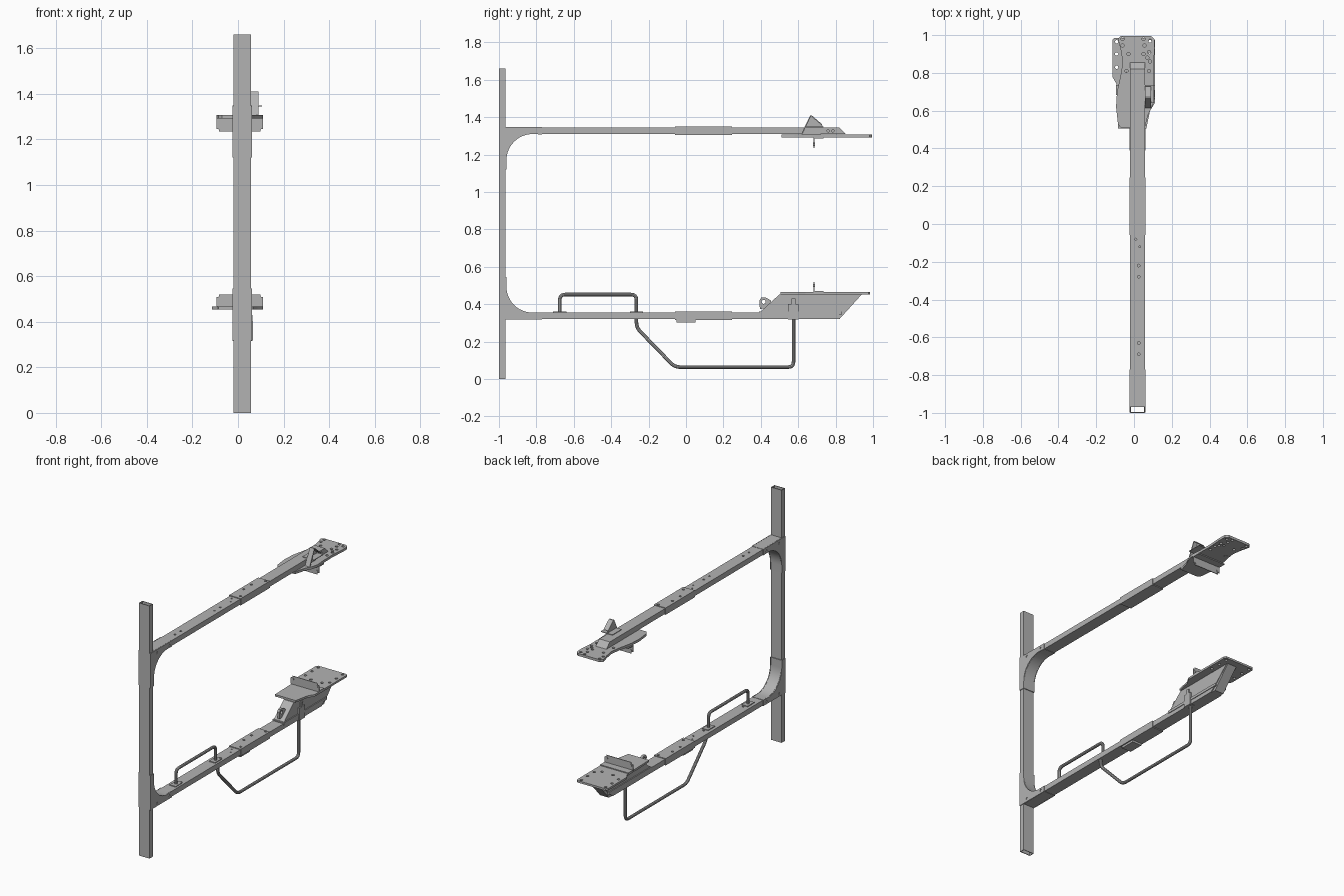
import bpy, bmesh, math
from mathutils import Vector

if "Cube" in bpy.data.objects:
    bpy.data.objects.remove(bpy.data.objects["Cube"])

steel = bpy.data.materials.new("grey steel")
steel.diffuse_color = (0.45, 0.45, 0.45, 1)
steel.use_nodes = True
steel.node_tree.nodes["Principled BSDF"].inputs["Base Color"].default_value = steel.diffuse_color
X0, X1, XC = -0.02, 0.057, 0.0185      # width of the tubes
MID = 1.665                            # z mirror sum: upper arm <-> lower arm


def finish(name, bm):
    bmesh.ops.recalc_face_normals(bm, faces=bm.faces[:])
    me = bpy.data.meshes.new(name)
    bm.to_mesh(me)
    bm.free()
    ob = bpy.data.objects.new(name, me)
    bpy.context.collection.objects.link(ob)
    me.materials.append(steel)
    return ob


def prism(name, pts, axis, a, b):
    """Extrude a profile: axis 'x' takes (y,z) points, axis 'z' takes (x,y) points."""
    bm = bmesh.new()
    at = (lambda p, t: (t, p[0], p[1])) if axis == 'x' else (lambda p, t: (p[0], p[1], t))
    f = bm.faces.new([bm.verts.new(at(p, a)) for p in pts])
    r = bmesh.ops.extrude_face_region(bm, geom=[f])
    vs = [g for g in r['geom'] if isinstance(g, bmesh.types.BMVert)]
    d = Vector((b - a, 0, 0)) if axis == 'x' else Vector((0, 0, b - a))
    bmesh.ops.translate(bm, verts=vs, vec=d)
    return finish(name, bm)


def box(name, x0, x1, y0, y1, z0, z1):
    return prism(name, [(x0, y0), (x1, y0), (x1, y1), (x0, y1)], 'z', z0, z1)


def drill(ob, holes, axis, a, b):
    """Cut round holes (u, v, radius) along an axis."""
    bm = bmesh.new()
    for u, v, r in holes:
        ring = [(u + r * math.cos(i * math.pi / 6), v + r * math.sin(i * math.pi / 6)) for i in range(12)]
        lo, hi = [[bm.verts.new((t, p, q) if axis == 'x' else (p, q, t)) for p, q in ring] for t in (a, b)]
        bm.faces.new(lo)
        bm.faces.new(hi)
        for i in range(12):
            j = (i + 1) % 12
            bm.faces.new((lo[i], lo[j], hi[j], hi[i]))
    cutter = finish("hole_cutter", bm)
    cutter.hide_render = True
    m = ob.modifiers.new("holes", 'BOOLEAN')
    m.operation, m.solver, m.object = 'DIFFERENCE', 'EXACT', cutter
    bpy.context.view_layer.objects.active = ob
    bpy.ops.object.modifier_apply(modifier=m.name)
    bpy.data.objects.remove(cutter)


def smooth(ob):
    bpy.ops.object.select_all(action='DESELECT')
    ob.select_set(True)
    bpy.context.view_layer.objects.active = ob
    bpy.ops.object.shade_smooth_by_angle(angle=math.radians(35))


def pipe(name, pts, x, r=0.01, bend=0.03):
    """Round bar through (y,z) points with rounded bends."""
    pts = [Vector((x, p[0], p[1])) for p in pts]
    path = [pts[0]]
    for a, b, c in zip(pts, pts[1:], pts[2:]):
        p, q = b + (a - b).normalized() * bend, b + (c - b).normalized() * bend
        for i in range(7):
            t = i / 6
            path.append(p * (1 - t) ** 2 + b * 2 * t * (1 - t) + q * t * t)
    path.append(pts[-1])
    cu = bpy.data.curves.new(name, 'CURVE')
    cu.dimensions, cu.bevel_depth, cu.bevel_resolution, cu.use_fill_caps = '3D', r, 3, True
    sp = cu.splines.new('POLY')
    sp.points.add(len(path) - 1)
    for s, p in zip(sp.points, path):
        s.co = (*p, 1)
    cu.materials.append(steel)
    ob = bpy.data.objects.new(name, cu)
    bpy.context.collection.objects.link(ob)
    bpy.ops.object.select_all(action='DESELECT')
    ob.select_set(True)
    bpy.context.view_layer.objects.active = ob
    bpy.ops.object.convert(target='MESH')
    smooth(bpy.context.object)


# Hollow upright post
w = 0.004
box("post_front_wall", X0, X1, -1, -1 + w, 0, 1.66)
box("post_back_wall", X0, X1, -0.965 - w, -0.965, 0, 1.66)
box("post_left_wall", X0, X0 + w, -1 + w, -0.965 - w, 0, 1.66)
box("post_right_wall", X1 - w, X1, -1 + w, -0.965 - w, 0, 1.66)

# Arms, sleeves and corner gussets; the lower set mirrors the upper one
arc = [(-0.82 - 0.14 * math.sin(t), 1.17 + 0.14 * math.cos(t))
       for t in [i * math.pi / 24 for i in range(13)]]
fillet = [(-0.965, 1.12), (-0.965, 1.347), (-0.77, 1.347), (-0.77, 1.308)] + arc + [(-0.96, 1.12)]
cheek = [(-0.998, 1.12), (-0.998, 1.347)] + fillet[2:]
arm_holes = [(0.025, y, 0.007) for y in (-0.69, -0.63, -0.28, -0.22)] + [(0.03, -0.12, 0.005), (0.01, -0.08, 0.005)]
sleeve_holes = [(0.04, -0.03, 0.008), (0.0, 0.06, 0.008), (0.0, 0.14, 0.008), (0.04, 0.23, 0.008)]
for level in ("upper", "lower"):
    up = level == "upper"
    fz = (lambda z: z) if up else (lambda z: MID - z)
    flip = lambda pts: [(y, fz(z)) for y, z in pts]
    ends = [(0.855, 1.31), (0.82, 1.345)] if up else [(0.83, 1.31), (0.79, 1.345)]
    arm = prism(level + "_arm", flip([(-0.965, 1.345), (-0.965, 1.31)] + ends), 'x', X0, X1)
    top = 1.345 if up else 0.355
    drill(arm, arm_holes, 'z', top - 0.01, top + 0.02)
    if up:
        drill(arm, [(0.76, 1.327, 0.006), (0.785, 1.327, 0.006)], 'x', X1 - 0.01, X1 + 0.02)
    sl = box(level + "_sleeve", X0 - 0.004, X1 + 0.004, -0.058, 0.245, top - 0.04, top + 0.005)
    drill(sl, sleeve_holes, 'z', top - 0.01, top + 0.02)
    g = prism(level + "_gusset", flip(fillet), 'x', X0 + 0.001, X1 - 0.001)
    smooth(g)
    for side, a, b in (("left", X0 - 0.004, X0), ("right", X1, X1 + 0.004)):
        c = prism(f"{level}_gusset_{side}_cheek", flip(cheek), 'x', a, b)
        drill(c, [(-0.93, fz(1.327), 0.008), (-0.8, fz(1.327), 0.008)], 'x', a - 0.01, b + 0.01)

# Upper end plate with a waisted outline
plate = prism("upper_end_plate", [
    (-0.085, 0.98), (-0.07, 0.995), (0.09, 0.995), (0.108, 0.98), (0.11, 0.93), (0.103, 0.84),
    (0.105, 0.74), (0.11, 0.67), (0.1, 0.63), (0.075, 0.58), (0.057, 0.51), (-0.07, 0.51),
    (-0.085, 0.53), (-0.095, 0.62), (-0.09, 0.7), (-0.068, 0.8), (-0.06, 0.86), (-0.07, 0.92)], 'z', 1.292, 1.308)
drill(plate, [(x, y, 0.009) for x, y in ((-0.06, 0.98), (-0.06, 0.945), (-0.03, 0.9), (-0.04, 0.81),
      (0.05, 0.98), (0.055, 0.945), (0.05, 0.9), (0.08, 0.91), (0.085, 0.97), (0.08, 0.81),
      (0.07, 0.88), (0.085, 0.86))], 'z', 1.27, 1.33)

# Lower end plate
low = prism("lower_end_plate", [
    (-0.115, 0.975), (-0.105, 0.985), (0.1, 0.985), (0.11, 0.975), (0.11, 0.64), (0.085, 0.6),
    (0.065, 0.505), (-0.085, 0.505), (-0.092, 0.74), (-0.115, 0.78)], 'z', 0.453, 0.466)
drill(low, [(x, y, 0.009) for x in (-0.092, 0.085) for y in (0.83, 0.9, 0.965)]
      + [(-0.03, 0.8, 0.009), (0.05, 0.8, 0.009)], 'z', 0.44, 0.48)

# Angle brackets across both end plates
for name, z0, z1, f0 in (("upper", 1.235, 1.292, 1.286), ("lower", 0.466, 0.52, 0.466)):
    v = box(name + "_angle_upright", -0.095, 0.11, 0.683, 0.688, z0, z1)
    zc = z0 + 0.02 if name == "upper" else z1 - 0.02
    bm = bmesh.new()
    bm.from_mesh(v.data)
    # chamfer the free corners
    zf = z0 if name == "upper" else z1
    es = [e for e in bm.edges if all(abs(q.co.z - zf) < 1e-4 for q in e.verts)
          and abs(e.verts[0].co.x - e.verts[1].co.x) < 1e-4]
    bmesh.ops.bevel(bm, geom=es, offset=0.012, segments=3, affect='EDGES')
    bm.to_mesh(v.data)
    bm.free()
    for s, x in (("left", -0.08), ("right", 0.095)):
        pipe(f"{name}_angle_{s}_bolt", [(0.68, zc), (0.691, zc)], x, 0.009)
    box(name + "_angle_flange", -0.095, 0.11, 0.688, 0.735, f0, f0 + 0.006)

# Bent hook on the upper arm
hook = [(0.615, 1.308), (0.662, 1.405), (0.672, 1.41), (0.725, 1.365), (0.735, 1.338), (0.72, 1.308)]
prism("hook_side", hook, 'x', X1, X1 + 0.005)
prism("hook_slanted_face", [(0.615, 1.308), (0.664, 1.41), (0.67, 1.41), (0.622, 1.308)], 'x', X1, 0.09)
prism("hook_top_face", [(0.664, 1.41), (0.672, 1.41), (0.728, 1.362), (0.722, 1.36)], 'x', X1, 0.09)
box("hook_foot", 0.02, 0.105, 0.64, 0.735, 1.345, 1.349)

# Sloped mount under the lower end plate
prism("lower_mount", [(0.395, 0.357), (0.5, 0.453), (0.93, 0.453), (0.825, 0.352)], 'x', X0 + 0.002, X1 - 0.002)
prism("mount_end_strut", [(0.79, 0.32), (0.82, 0.32), (0.94, 0.453), (0.91, 0.453)], 'x', X0 + 0.006, X1 - 0.006)
box("mount_skirt", X0 - 0.004, X1 + 0.004, 0.39, 0.835, 0.345, 0.362)
box("lower_arm_pad", X0 + 0.004, X1 - 0.004, -0.05, 0.05, 0.302, 0.316)
lug = prism("mount_lug", [(0.395, 0.375), (0.392, 0.42), (0.402, 0.435), (0.425, 0.436), (0.455, 0.42),
                          (0.455, 0.38)], 'x', XC - 0.008, XC + 0.008)
drill(lug, [(0.415, 0.413, 0.011)], 'x', -0.1, 0.1)

# Handle above the lower arm with foot plates
pipe("top_handle", [(-0.675, 0.35), (-0.675, 0.452), (-0.265, 0.452), (-0.265, 0.35)], 0.022)
for n, y in (("rear", -0.265), ("front", -0.675)):
    box(f"handle_{n}_foot", 0.0, 0.044, y - 0.035, y + 0.035, 0.355, 0.36)

# Guard bar under the lower arm with its side clamp
pipe("guard_bar", [(-0.265, 0.34), (-0.265, 0.275), (-0.06, 0.064), (0.575, 0.064), (0.575, 0.40)], 0.038)
box("guard_bar_clamp", 0.03, 0.065, 0.545, 0.602, 0.318, 0.4)
box("guard_bar_clamp_tab", 0.055, 0.064, 0.565, 0.585, 0.4, 0.43)
